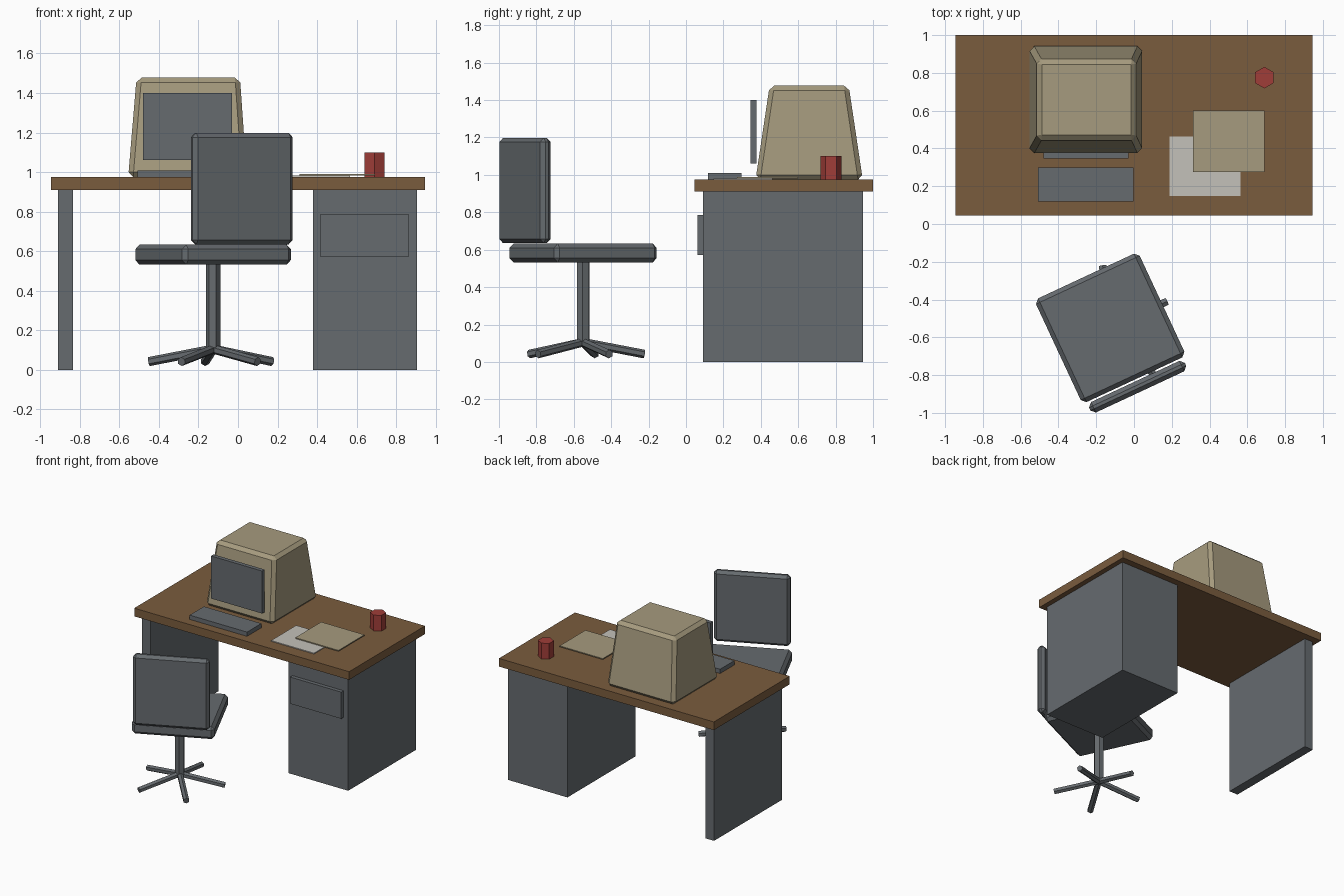
import bpy, bmesh, math
from mathutils import Matrix, Vector

if "Cube" in bpy.data.objects:
    bpy.data.objects.remove(bpy.data.objects["Cube"])


def material(name, rgb):
    m = bpy.data.materials.new(name)
    m.diffuse_color = (*rgb, 1)
    m.use_nodes = True
    m.node_tree.nodes["Principled BSDF"].inputs["Base Color"].default_value = m.diffuse_color
    return m


GREY = material("slate grey", (0.133, 0.147, 0.159))
BROWN = material("wood brown", (0.195, 0.107, 0.048))
BEIGE = material("beige", (0.381, 0.328, 0.209))
RED = material("mug red", (0.352, 0.048, 0.040))
PAPER = material("paper white", (0.552, 0.533, 0.491))


def finish(name, bm, mat, matrix=Matrix(), bevel=0):
    bmesh.ops.recalc_face_normals(bm, faces=bm.faces)
    mesh = bpy.data.meshes.new(name)
    bm.to_mesh(mesh)
    bm.free()
    mesh.materials.append(mat)
    ob = bpy.data.objects.new(name, mesh)
    bpy.context.collection.objects.link(ob)
    ob.matrix_world = matrix
    if bevel:
        mod = ob.modifiers.new("chamfer", 'BEVEL')
        mod.width = bevel
        mod.segments = 1
    return ob


def box(name, x, y, z, mat, matrix=Matrix(), bevel=0, top_x=None, top_y=None):
    """Box from (min, max) ranges; the top may be narrower than the base."""
    bm = bmesh.new()
    bmesh.ops.create_cube(bm, size=2)
    for v in bm.verts:
        upper = v.co.z > 0
        rx = top_x if upper and top_x else x
        ry = top_y if upper and top_y else y
        v.co = (rx[v.co.x > 0], ry[v.co.y > 0], z[upper])
    return finish(name, bm, mat, matrix, bevel)


def rod(name, start, end, radius, mat, matrix=Matrix()):
    """Six-sided rod between two points."""
    start, end = Vector(start), Vector(end)
    axis = end - start
    bm = bmesh.new()
    bmesh.ops.create_cone(bm, cap_ends=True, segments=6, radius1=radius,
                          radius2=radius, depth=axis.length)
    turn = Matrix()
    if axis.normalized().z < 0.999:
        turn = axis.to_track_quat('Z', 'Y').to_matrix().to_4x4()
    bm.transform(Matrix.Translation((start + end) / 2) @ turn)
    return finish(name, bm, mat, matrix)


# Desk
box("desk_top", (-0.945, 0.945), (0.046, 1.0), (0.91, 0.975), BROWN)
box("desk_side_panel", (-0.91, -0.835), (0.092, 0.947), (0, 0.91), GREY)
box("desk_cabinet", (0.38, 0.905), (0.092, 0.947), (0, 0.91), GREY)
box("drawer_front", (0.415, 0.865), (0.062, 0.092), (0.573, 0.785), GREY)

# Computer
box("monitor_case", (-0.555, 0.045), (0.372, 0.945), (0.975, 1.477), BEIGE,
    bevel=0.025, top_x=(-0.513, 0.01), top_y=(0.447, 0.87))
box("monitor_screen", (-0.48, -0.03), (0.346, 0.378), (1.062, 1.40), GREY)
box("keyboard", (-0.508, -0.003), (0.118, 0.298), (0.975, 1.009), GREY)

# Papers and mug
box("paper_sheet", (0.188, 0.565), (0.148, 0.463), (0.975, 0.982), PAPER)
box("folder", (0.312, 0.692), (0.274, 0.60), (0.982, 0.99), BEIGE)
rod("mug", (0.69, 0.775, 0.975), (0.69, 0.775, 1.10), 0.057, RED)

# Swivel chair, turned towards its corner
chair = Matrix.Translation((-0.126, -0.55, 0)) @ Matrix.Rotation(math.radians(25), 4, 'Z')
box("chair_seat", (-0.303, 0.303), (-0.303, 0.303), (0.532, 0.633), GREY, chair, 0.023)
box("chair_back", (-0.28, 0.28), (-0.374, -0.313), (0.635, 1.198), GREY, chair, 0.022)
rod("chair_post", (0, 0, 0.09), (0, 0, 0.54), 0.037, GREY, chair)
for i in range(5):
    a = math.radians(72 * i)
    rod(f"chair_foot_{i + 1}", (0, 0, 0.105),
        (0.33 * math.cos(a), 0.33 * math.sin(a), 0.042), 0.023, GREY, chair)
